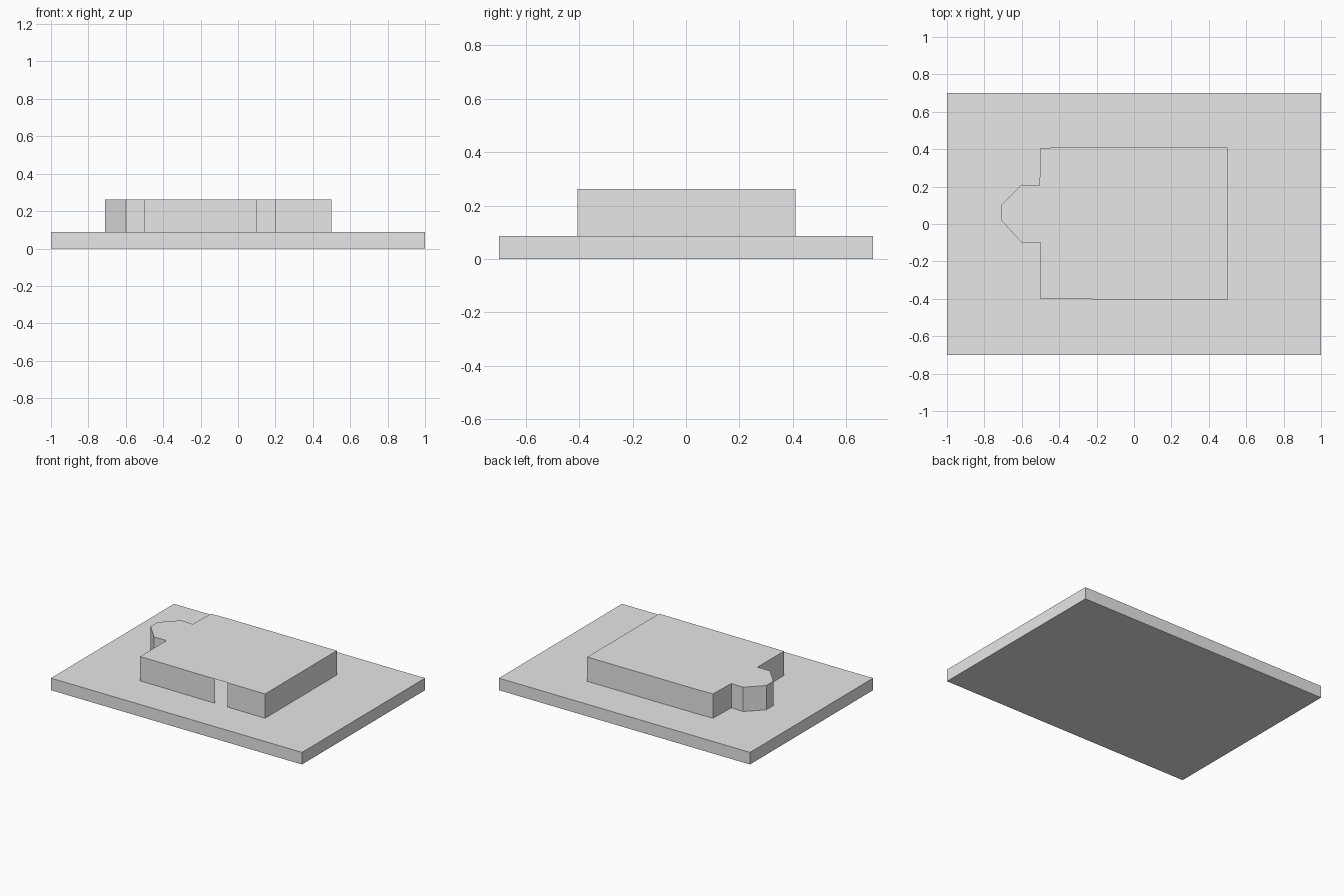
import bpy
import bmesh

cube = bpy.data.objects.get("Cube")
if cube:
    bpy.data.objects.remove(cube, do_unlink=True)

BASE_TOP = 0.087
ROOF = 0.262

# One plain grey
grey = bpy.data.materials.new("plain grey")
grey.use_nodes = True
grey.diffuse_color = (0.8, 0.8, 0.8, 1)
grey.node_tree.nodes["Principled BSDF"].inputs["Base Color"].default_value = (0.8, 0.8, 0.8, 1)


def extrude_outline(name, outline, z0, z1, open_edges=(), floor=True):
    """Raise an outline into walls with a roof, leaving chosen walls open."""
    bm = bmesh.new()
    low = [bm.verts.new((x, y, z0)) for x, y in outline]
    high = [bm.verts.new((x, y, z1)) for x, y in outline]
    count = len(outline)
    for i in range(count):
        if i not in open_edges:
            j = (i + 1) % count
            bm.faces.new((low[i], low[j], high[j], high[i]))
    bm.faces.new(high)
    if floor:
        bm.faces.new(low[::-1])
    mesh = bpy.data.meshes.new(name)
    bm.to_mesh(mesh)
    bm.free()
    mesh.materials.append(grey)
    obj = bpy.data.objects.new(name, mesh)
    bpy.context.collection.objects.link(obj)
    return obj


# Ground slab
extrude_outline("ground_slab", [(-1, -0.7), (1, -0.7), (1, 0.7), (-1, 0.7)], 0, BASE_TOP)

# Hollow building: long room with a bay on its right end and a front doorway
front = [(-0.5, -0.4), (0.1, -0.405), (0.2, -0.405), (0.5, -0.407)]
back = [(0.5, 0.41), (-0.4, 0.41), (-0.5, 0.405)]
bay = [(-0.505, 0.205), (-0.6, 0.21), (-0.71, 0.1),
       (-0.71, 0.02), (-0.6, -0.1), (-0.5, -0.1)]
extrude_outline("building_shell", front + back + bay, BASE_TOP, ROOF,
                open_edges=(1,), floor=False)
